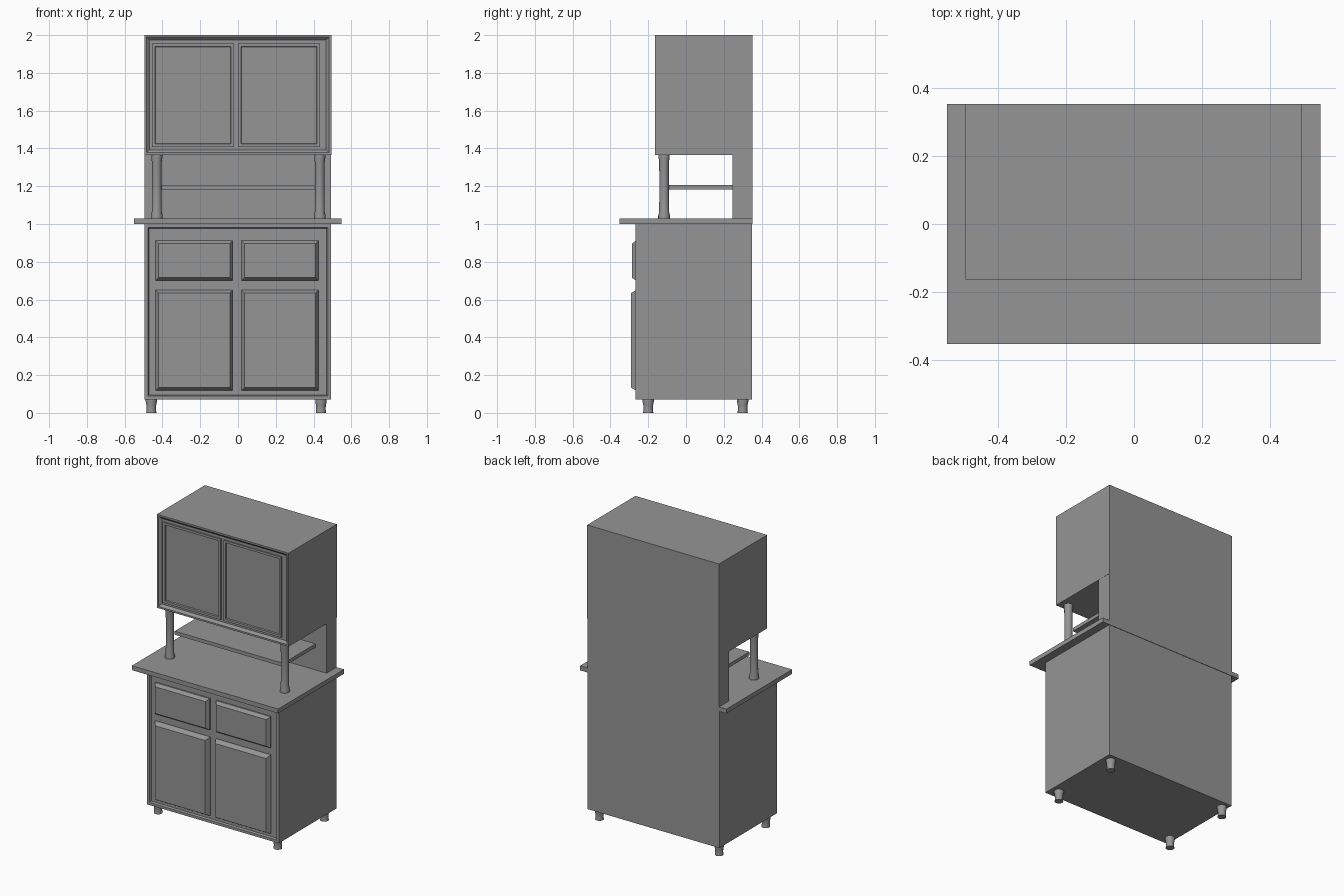
import bpy, bmesh, math
from mathutils import Vector

if "Cube" in bpy.data.objects:
    bpy.data.objects.remove(bpy.data.objects["Cube"])

# Dark grey paint shared by every part
paint = bpy.data.materials.new("dark_grey")
paint.diffuse_color = (0.30, 0.30, 0.30, 1)
paint.use_nodes = True
paint.node_tree.nodes["Principled BSDF"].inputs["Base Color"].default_value = paint.diffuse_color


def finish(name, bm):
    bmesh.ops.recalc_face_normals(bm, faces=bm.faces[:])
    me = bpy.data.meshes.new(name)
    bm.to_mesh(me)
    bm.free()
    me.materials.append(paint)
    ob = bpy.data.objects.new(name, me)
    bpy.context.collection.objects.link(ob)
    bpy.ops.object.select_all(action='DESELECT')
    ob.select_set(True)
    bpy.context.view_layer.objects.active = ob
    bpy.ops.object.shade_smooth_by_angle(angle=math.radians(30))
    return ob


def box(name, x0, x1, y0, y1, z0, z1, steps=()):
    """Box whose front face is inset by (border, depth) steps; + depth = outward."""
    bm = bmesh.new()
    bmesh.ops.create_cube(bm, size=1)
    for v in bm.verts:
        v.co = Vector((x1 if v.co.x > 0 else x0,
                       y1 if v.co.y > 0 else y0,
                       z1 if v.co.z > 0 else z0))
    bm.normal_update()
    front = min(bm.faces, key=lambda f: f.calc_center_median().y)
    for border, depth in steps:
        bmesh.ops.inset_individual(bm, faces=[front], thickness=border)
        for v in front.verts:
            v.co.y -= depth
        bm.normal_update()
    return finish(name, bm)


def turned(name, x, y, profile, sides=16):
    """Lathe a (radius, z) profile around a vertical axis."""
    bm = bmesh.new()
    pts = [(0, profile[0][1])] + profile + [(0, profile[-1][1])]
    vs = [bm.verts.new((x + r, y, z)) for r, z in pts]
    es = [bm.edges.new(p) for p in zip(vs, vs[1:])]
    bmesh.ops.spin(bm, geom=vs + es, cent=(x, y, 0), axis=(0, 0, 1),
                   angle=2 * math.pi, steps=sides, use_merge=True)
    bmesh.ops.remove_doubles(bm, verts=bm.verts[:], dist=1e-5)
    return finish(name, bm)


# Main bodies, with a recessed front inside a narrow rim
box("base_cabinet", -0.495, 0.493, -0.267, 0.35, 0.072, 1.0,
    [(0.025, 0), (0.008, -0.012)])
box("countertop", -0.55, 0.548, -0.352, 0.353, 1.0, 1.03)
box("back_panel", -0.495, 0.493, 0.245, 0.353, 1.03, 1.366)
box("upper_cabinet", -0.495, 0.494, -0.163, 0.353, 1.366, 2.0,
    [(0.016, 0), (0.022, -0.015)])
box("shelf", -0.405, 0.41, -0.10, 0.25, 1.183, 1.207)

# Raised, bevelled lower doors and drawers; framed upper doors
for side, x0, x1 in (("left", -0.437, -0.028), ("right", 0.018, 0.427)):
    box(side + "_lower_door", x0, x1, -0.264, -0.25, 0.118, 0.65, [(0.022, 0.026)])
    box(side + "_drawer", x0, x1, -0.264, -0.25, 0.70, 0.912, [(0.022, 0.022)])
for side, x0, x1 in (("left", -0.455, -0.022), ("right", 0.0, 0.433)):
    box(side + "_upper_door", x0, x1, -0.157, -0.145, 1.408, 1.955,
        [(0.022, 0), (0.004, -0.009)])

# Turned posts under the upper cabinet
post = [(0.031, 1.03), (0.031, 1.045), (0.026, 1.065), (0.025, 1.20),
        (0.026, 1.33), (0.029, 1.35), (0.029, 1.366)]
for side, x in (("left", -0.43), ("right", 0.433)):
    turned(side + "_post", x, -0.116, post)

# Feet
foot = [(0.027, 0), (0.025, 0.02), (0.026, 0.04), (0.030, 0.06), (0.030, 0.075)]
for row, y in (("front", -0.2), ("back", 0.3)):
    for side, x in (("left", -0.459), ("right", 0.439)):
        turned(f"{row}_{side}_foot", x, y, foot)
